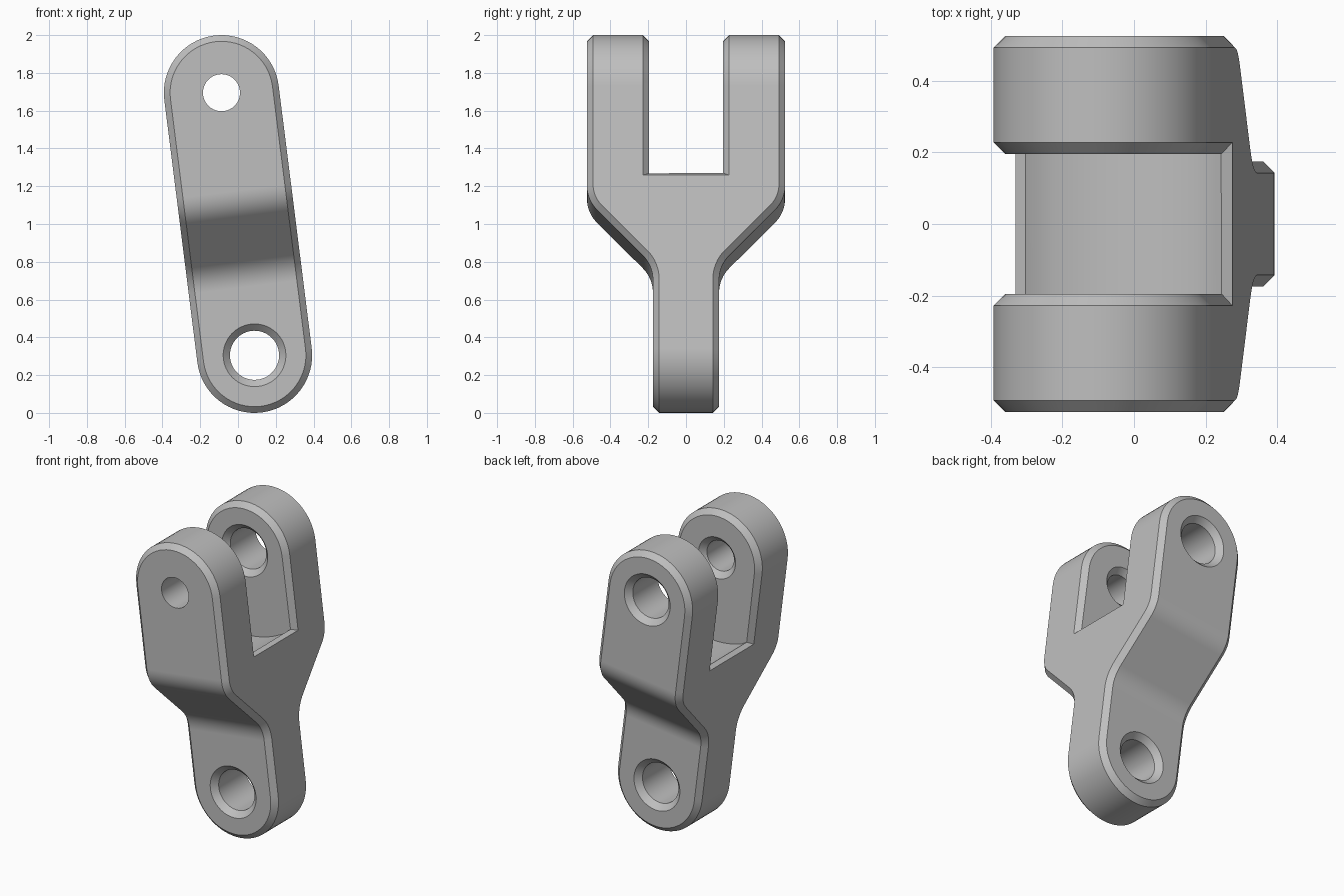
import bpy, bmesh
from math import sin, cos, pi, sqrt, atan2, hypot
from mathutils import Vector

if "Cube" in bpy.data.objects:
    bpy.data.objects.remove(bpy.data.objects["Cube"])

# Main sizes; local x runs across the link, y along the pins, z along the link
RADIUS = 0.305
SHIFT, RISE = 0.175, 1.39
LENGTH = hypot(SHIFT, RISE)
TILT = atan2(SHIFT, RISE)
FORK, LEG, GAP = 0.525, 0.175, 0.195
CHAMFER = 0.033
FLOOR_RADIUS = 0.545


def loft(name, rings):
    """Closed solid through rings of equal point count."""
    bm = bmesh.new()
    loops = [[bm.verts.new(p) for p in ring] for ring in rings]
    for a, b in zip(loops, loops[1:]):
        for i in range(len(a)):
            j = (i + 1) % len(a)
            bm.faces.new((a[i], a[j], b[j], b[i]))
    bm.faces.new(loops[0])
    bm.faces.new(loops[-1])
    bmesh.ops.recalc_face_normals(bm, faces=bm.faces)
    mesh = bpy.data.meshes.new(name)
    bm.to_mesh(mesh)
    bm.free()
    obj = bpy.data.objects.new(name, mesh)
    bpy.context.scene.collection.objects.link(obj)
    return obj


def combine(target, cutter, operation):
    mod = target.modifiers.new("cut", 'BOOLEAN')
    mod.operation = operation
    mod.solver = 'EXACT'
    mod.object = cutter
    bpy.context.view_layer.objects.active = target
    bpy.ops.object.modifier_apply(modifier=mod.name)
    bpy.data.objects.remove(cutter)


def pin(name, z, profile, sides=64):
    """Turned cutter along y from (y, radius) pairs."""
    turns = [2 * pi * i / sides for i in range(sides)]
    return loft(name, [[(r * cos(a), y, z + r * sin(a)) for a in turns]
                       for y, r in profile])


def rounded(before, corner, after, reach=0.08, steps=8):
    """Soft bend in a 2D profile."""
    c = Vector(corner)
    a = c + (Vector(before) - c).normalized() * reach
    b = c + (Vector(after) - c).normalized() * reach
    ts = [i / steps for i in range(steps + 1)]
    return [a * (1 - t) ** 2 + c * 2 * t * (1 - t) + b * t * t for t in ts]


# Blank with two round ends
arc = [pi * i / 32 for i in range(33)]
outline = [(RADIUS * cos(a), LENGTH + RADIUS * sin(a)) for a in arc]
outline += [(-RADIUS * cos(a), -RADIUS * sin(a)) for a in arc]
link = loft("clevis_link", [[(x, y, z) for x, z in outline] for y in (-1, 1)])

# Y-shaped thickness: narrow leg widening into the fork
low, high = (LEG, 0.445), (FORK, 0.445 + FORK - LEG)
foot, crown = (LEG, -0.6), (FORK, 2.0)
half = [foot] + rounded(foot, low, high) + rounded(low, high, crown) + [crown]
profile = [(y, z) for y, z in half] + [(-y, z) for y, z in reversed(half)]
combine(link, loft("thickness", [[(x, y, z) for y, z in profile]
                                 for x in (-0.6, 0.6)]), 'INTERSECT')

# Fork slot with a floor hollowed around the upper pin
xs = [-0.37] + [0.04 * i for i in range(-6, 7)] + [0.37]
slot = [(x, LENGTH - sqrt(FLOOR_RADIUS ** 2 - x * x)) for x in xs]
slot += [(0.37, 2.1), (-0.37, 2.1)]
combine(link, loft("slot", [[(x, y, z) for x, z in slot]
                            for y in (-GAP, GAP)]), 'DIFFERENCE')

# Chamfer every edge where the outer rim meets another face
bm = bmesh.new()
bm.from_mesh(link.data)
bmesh.ops.remove_doubles(bm, verts=bm.verts, dist=0.0001)
bmesh.ops.dissolve_limit(bm, angle_limit=0.01, verts=bm.verts, edges=bm.edges)


def on_rim(v):
    z = min(max(v.co.z, 0), LENGTH)
    return abs(hypot(v.co.x, v.co.z - z) - RADIUS) < 0.001


rim = [e for e in bm.edges if len(e.link_faces) == 2
       and e.calc_face_angle(0) > 0.9 and all(on_rim(v) for v in e.verts)]
bmesh.ops.bevel(bm, geom=rim, offset=CHAMFER, offset_type='OFFSET',
                segments=1, profile=0.5, affect='EDGES', clamp_overlap=False)
bmesh.ops.recalc_face_normals(bm, faces=bm.faces)
bm.to_mesh(link.data)
bm.free()

# Pin holes with countersunk mouths
BORE, SMALL, SINK, OVER = 0.13, 0.098, 0.036, 0.05


def countersunk(y0, y1, r):
    wide = r + SINK + OVER
    return [(y0 - OVER, wide), (y0 + SINK, r), (y1 - SINK, r), (y1 + OVER, wide)]


combine(link, pin("lower_hole", 0, countersunk(-LEG, LEG, BORE)), 'DIFFERENCE')
combine(link, pin("back_hole", LENGTH, countersunk(GAP, FORK, BORE)), 'DIFFERENCE')
plain_front = [(-FORK - OVER, SMALL)] + countersunk(-FORK, -GAP, SMALL)[2:]
combine(link, pin("front_hole", LENGTH, plain_front), 'DIFFERENCE')

# Single grey finish
grey = bpy.data.materials.new("plain_grey")
grey.use_nodes = True
colour = (0.52, 0.52, 0.52, 1)
grey.diffuse_color = colour
grey.node_tree.nodes["Principled BSDF"].inputs["Base Color"].default_value = colour
link.data.materials.clear()
link.data.materials.append(grey)

# Lean the link and stand it on the ground
link.rotation_euler = (0, -TILT, 0)
link.location = (SHIFT / 2, 0, RADIUS)

bpy.ops.object.select_all(action='DESELECT')
link.select_set(True)
bpy.context.view_layer.objects.active = link
bpy.ops.object.shade_smooth_by_angle(angle=pi / 6)
weighted = link.modifiers.new("even_shading", 'WEIGHTED_NORMAL')
weighted.keep_sharp = True
